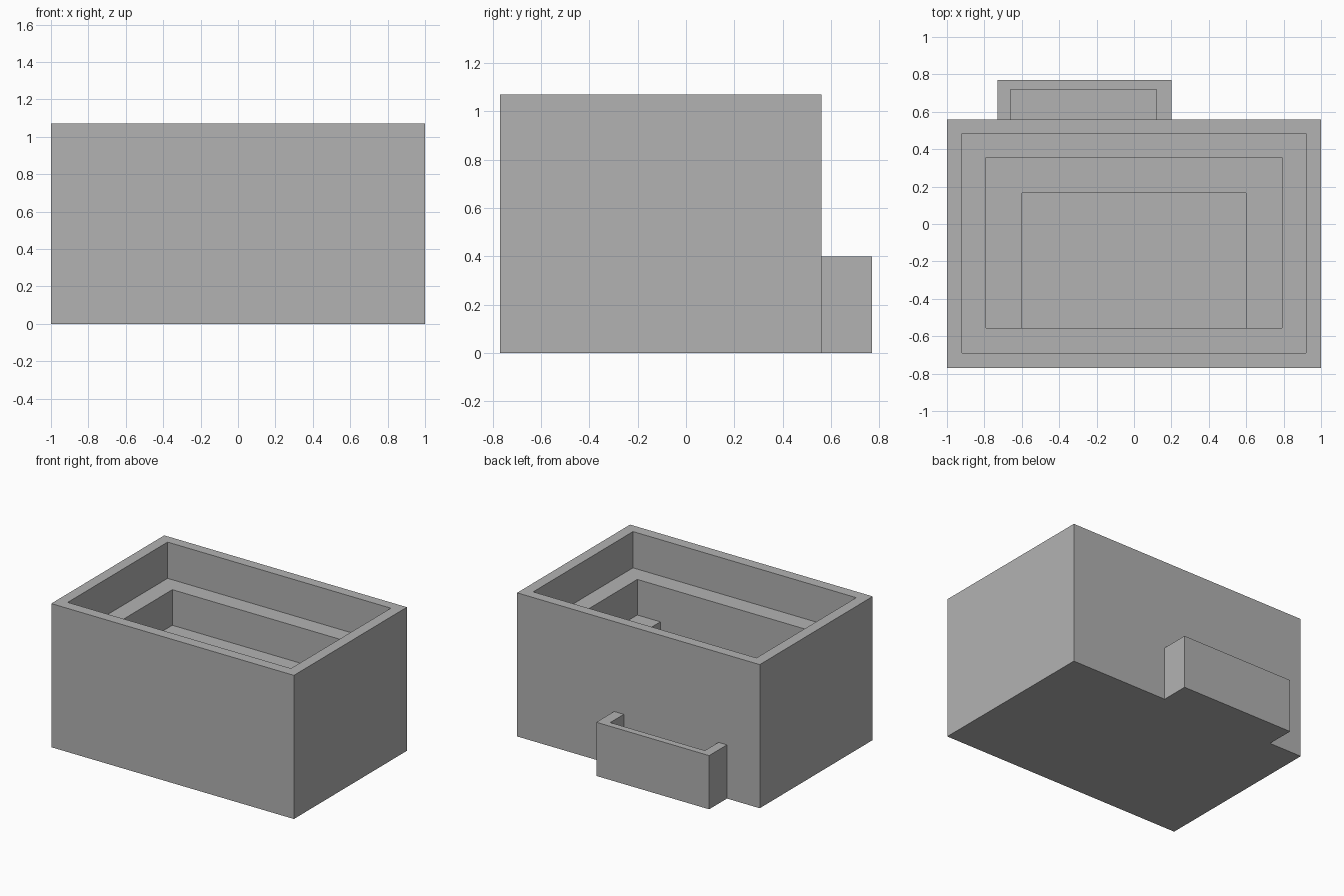
import bpy
import bmesh
from mathutils import Matrix, Vector

cube = bpy.data.objects.get("Cube")
if cube:
    bpy.data.objects.remove(cube, do_unlink=True)

# One plain grey for everything
grey = bpy.data.materials.new("plain grey")
grey.use_nodes = True
colour = (0.448, 0.448, 0.448, 1)
grey.diffuse_color = colour
grey.node_tree.nodes["Principled BSDF"].inputs["Base Color"].default_value = colour


def box(name, x0, x1, y0, y1, z0, z1):
    """Box between two corners, as an object."""
    low, high = Vector((x0, y0, z0)), Vector((x1, y1, z1))
    bm = bmesh.new()
    place = Matrix.Translation((low + high) / 2) @ Matrix.Diagonal((high - low).to_4d())
    bmesh.ops.create_cube(bm, size=1, matrix=place)
    mesh = bpy.data.meshes.new(name)
    bm.to_mesh(mesh)
    bm.free()
    mesh.materials.append(grey)
    obj = bpy.data.objects.new(name, mesh)
    bpy.context.collection.objects.link(obj)
    return obj


def hollow(obj, *bounds):
    """Cut a box-shaped recess out of the object and bake the result."""
    cutter = box("recess_cutter", *bounds)
    cutter.hide_render = True
    mod = obj.modifiers.new("recess", 'BOOLEAN')
    mod.operation = 'DIFFERENCE'
    mod.solver = 'EXACT'
    mod.object = cutter
    bpy.context.view_layer.objects.active = obj
    bpy.ops.object.modifier_apply(modifier=mod.name)
    bpy.data.objects.remove(cutter, do_unlink=True)


TOP = 1.07
ABOVE = 1.3

# Main block with a stepped basin, each level smaller and deeper
basin = box("stepped_basin", -1, 1, -0.77, 0.56, 0, TOP)
levels = [
    (0.92, -0.69, 0.485, 0.80),
    (0.79, -0.555, 0.355, 0.535),
    (0.60, -0.555, 0.165, 0.27),
]
for half, front, back, floor in levels:
    hollow(basin, -half, half, front, back, floor, ABOVE)

# Low trough against the back wall
trough = box("back_trough", -0.73, 0.2, 0.56, 0.77, 0, 0.40)
hollow(trough, -0.66, 0.12, 0.5, 0.72, 0.13, ABOVE)
